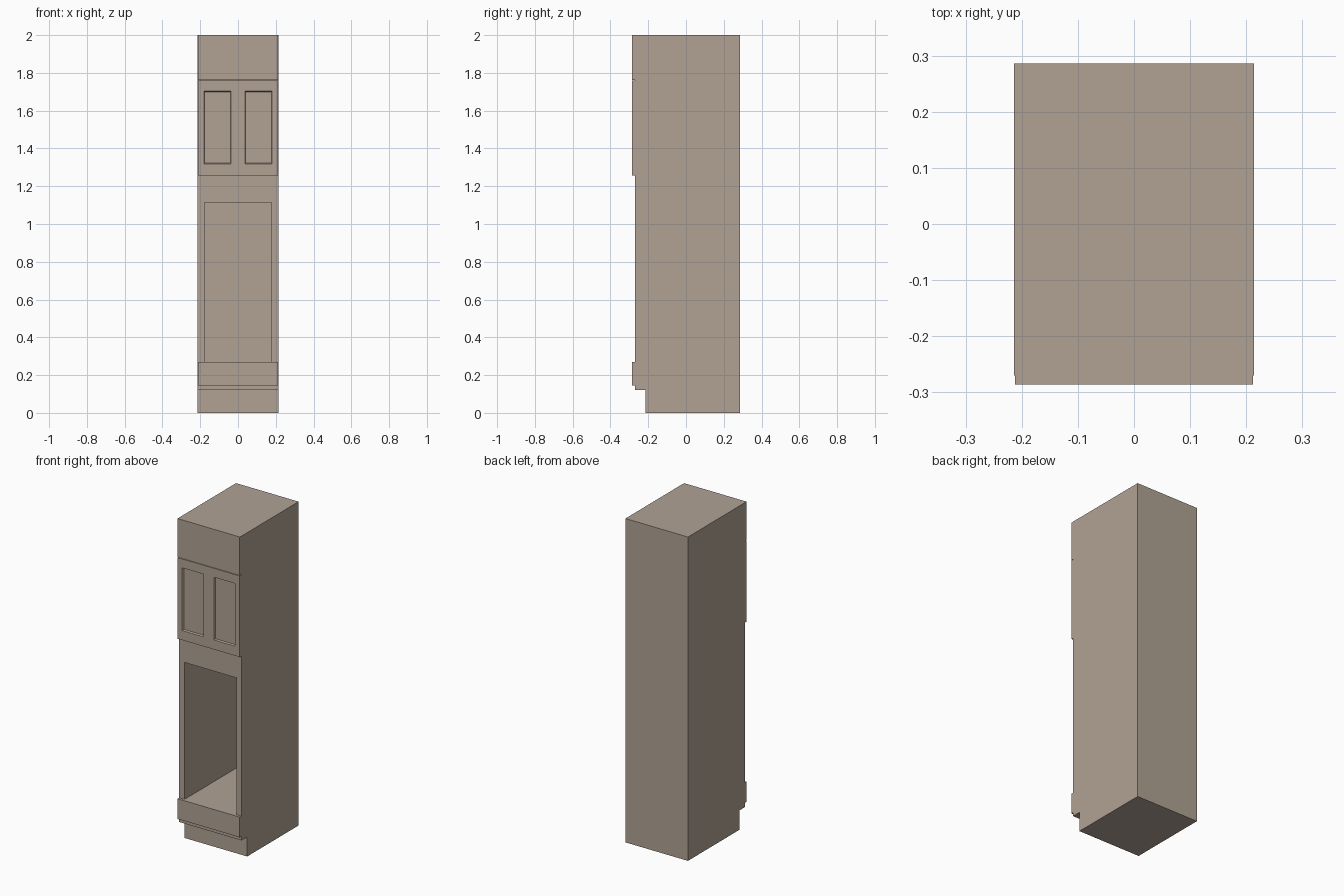
import bpy, bmesh
from mathutils import Vector

if "Cube" in bpy.data.objects:
    bpy.data.objects.remove(bpy.data.objects["Cube"])

W = 0.2135         # half width of the carcass
WF = 0.212         # half width of the fronts
FRONT = -0.286     # face of the fronts
BODY = -0.270      # face of the carcass
BACK = 0.286

paint = bpy.data.materials.new("taupe_paint")
paint.diffuse_color = (0.44, 0.365, 0.30, 1)
paint.use_nodes = True
paint.node_tree.nodes["Principled BSDF"].inputs["Base Color"].default_value = paint.diffuse_color


def finish(name, bm):
    bmesh.ops.recalc_face_normals(bm, faces=bm.faces)
    me = bpy.data.meshes.new(name)
    bm.to_mesh(me)
    bm.free()
    me.materials.append(paint)
    ob = bpy.data.objects.new(name, me)
    bpy.context.collection.objects.link(ob)
    return ob


def box_bm(x0, x1, y0, y1, z0, z1):
    bm = bmesh.new()
    bmesh.ops.create_cube(bm, size=1)
    bmesh.ops.scale(bm, vec=(x1 - x0, y1 - y0, z1 - z0), verts=bm.verts)
    bmesh.ops.translate(bm, verts=bm.verts,
                        vec=((x0 + x1) / 2, (y0 + y1) / 2, (z0 + z1) / 2))
    return bm


def recess(bm, windows, x_cuts, z_cuts, inset, depth):
    """Cut the front of a box along x/z lines and sink the window faces."""
    for axis, cuts in ((Vector((1, 0, 0)), x_cuts), (Vector((0, 0, 1)), z_cuts)):
        for c in cuts:
            geom = bm.verts[:] + bm.edges[:] + bm.faces[:]
            bmesh.ops.bisect_plane(bm, geom=geom, plane_co=axis * c, plane_no=axis)
    bm.normal_update()
    picked = []
    for f in bm.faces:
        c = f.calc_center_median()
        if f.normal.y < -0.9 and any(a < c.x < b and lo < c.z < hi
                                     for a, b, lo, hi in windows):
            picked.append(f)
    bmesh.ops.inset_individual(bm, faces=picked, thickness=inset, depth=-depth)


# carcass with toe-kick: side profile swept across the width
profile = [(BODY, 0.12), (-0.215, 0.12), (-0.215, 0), (BACK, 0), (BACK, 2), (BODY, 2)]
bm = bmesh.new()
face = bm.faces.new([bm.verts.new((-W, y, z)) for y, z in profile])
ext = bmesh.ops.extrude_face_region(bm, geom=[face])
bmesh.ops.translate(bm, vec=(2 * W, 0, 0),
                    verts=[v for v in ext["geom"] if isinstance(v, bmesh.types.BMVert)])
carcass = finish("carcass", bm)

# deep appliance opening
cutter = finish("opening_cutter", box_bm(-0.178, 0.178, -0.4, 0.265, 0.268, 1.115))
cutter.hide_render = True
cutter.hide_set(True)
mod = carcass.modifiers.new("opening", 'BOOLEAN')
mod.operation = 'DIFFERENCE'
mod.solver = 'EXACT'
mod.object = cutter

# drawer front below the opening, plain panel at the top
finish("drawer_front", box_bm(-WF, WF, FRONT, BODY, 0.145, 0.27))
finish("top_panel", box_bm(-WF, WF, FRONT, BODY, 1.762, 2.0))

# upper door with two sunken panels, a fine gap under the top panel
bm = box_bm(-WF, WF, FRONT, BODY, 1.258, 1.759)
recess(bm, [(s * 0.109 - 0.072, s * 0.109 + 0.072, 1.317, 1.704) for s in (-1, 1)],
       (-0.181, -0.036, 0.036, 0.181), (1.317, 1.704), 0.007, 0.009)
finish("upper_door", bm)
